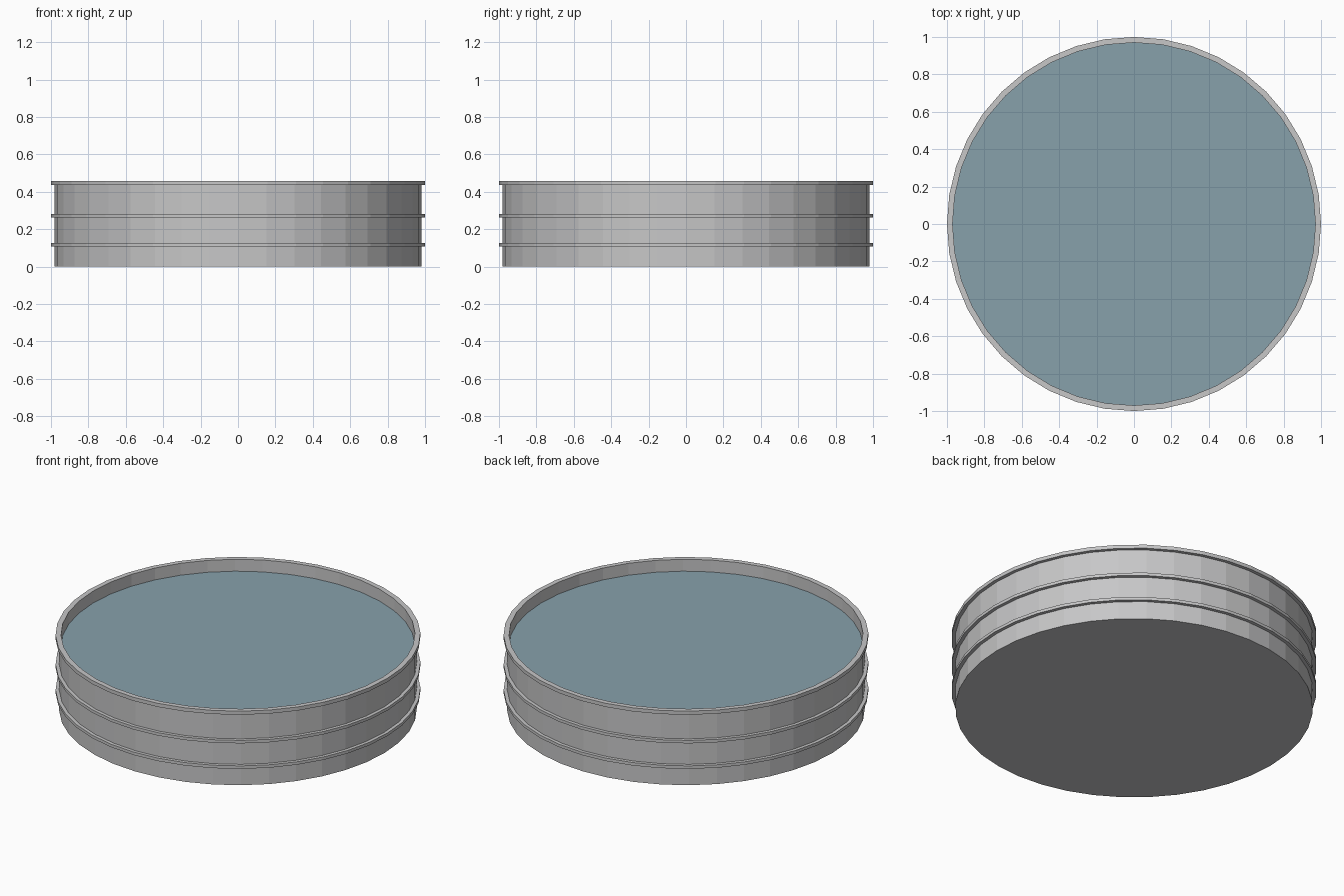
import bpy, bmesh, math

if "Cube" in bpy.data.objects:
    bpy.data.objects.remove(bpy.data.objects["Cube"])

SIDES = 40


def material(name, rgb):
    m = bpy.data.materials.new(name)
    m.diffuse_color = (*rgb, 1.0)
    m.use_nodes = True
    m.node_tree.nodes["Principled BSDF"].inputs["Base Color"].default_value = m.diffuse_color
    return m


metal = material("galvanised_grey", (0.57, 0.57, 0.575))
water_blue = material("water_blue", (0.245, 0.355, 0.41))


def lathe(name, profile, mat, closed=True):
    """Revolve (radius, z) points round the z axis; radius 0 makes a centre point."""
    bm = bmesh.new()
    rings = []
    for r, z in profile:
        if r == 0:
            rings.append([bm.verts.new((0, 0, z))] * SIDES)
        else:
            rings.append([bm.verts.new((r * math.cos(i * math.tau / SIDES),
                                        r * math.sin(i * math.tau / SIDES), z))
                          for i in range(SIDES)])
    pairs = list(zip(rings, rings[1:]))
    if closed:
        pairs.append((rings[-1], rings[0]))
    for a, b in pairs:
        for i in range(SIDES):
            j = (i + 1) % SIDES
            corners = list(dict.fromkeys((a[i], a[j], b[j], b[i])))
            bm.faces.new(corners)
    mesh = bpy.data.meshes.new(name)
    bm.to_mesh(mesh)
    bm.free()
    mesh.materials.append(mat)
    obj = bpy.data.objects.new(name, mesh)
    bpy.context.collection.objects.link(obj)
    return obj


def hoop(name, inner, outer, z0, z1):
    return lathe(name, [(inner, z0), (outer, z0), (outer, z1), (inner, z1)], metal)


# Open tank: underside, outer wall, inner wall and floor
lathe("tank_wall", [(0, 0), (0.98, 0), (0.98, 0.436), (0.97, 0.436),
                    (0.97, 0.02), (0, 0.02)], metal, closed=False)

# Top lip and the two raised bands round the wall
hoop("top_rim", 0.97, 1.0, 0.435, 0.457)
hoop("upper_band", 0.975, 1.0, 0.262, 0.28)
hoop("lower_band", 0.975, 1.0, 0.108, 0.126)

# Still water surface
lathe("water", [(0.97, 0.385), (0, 0.385)], water_blue, closed=False)
